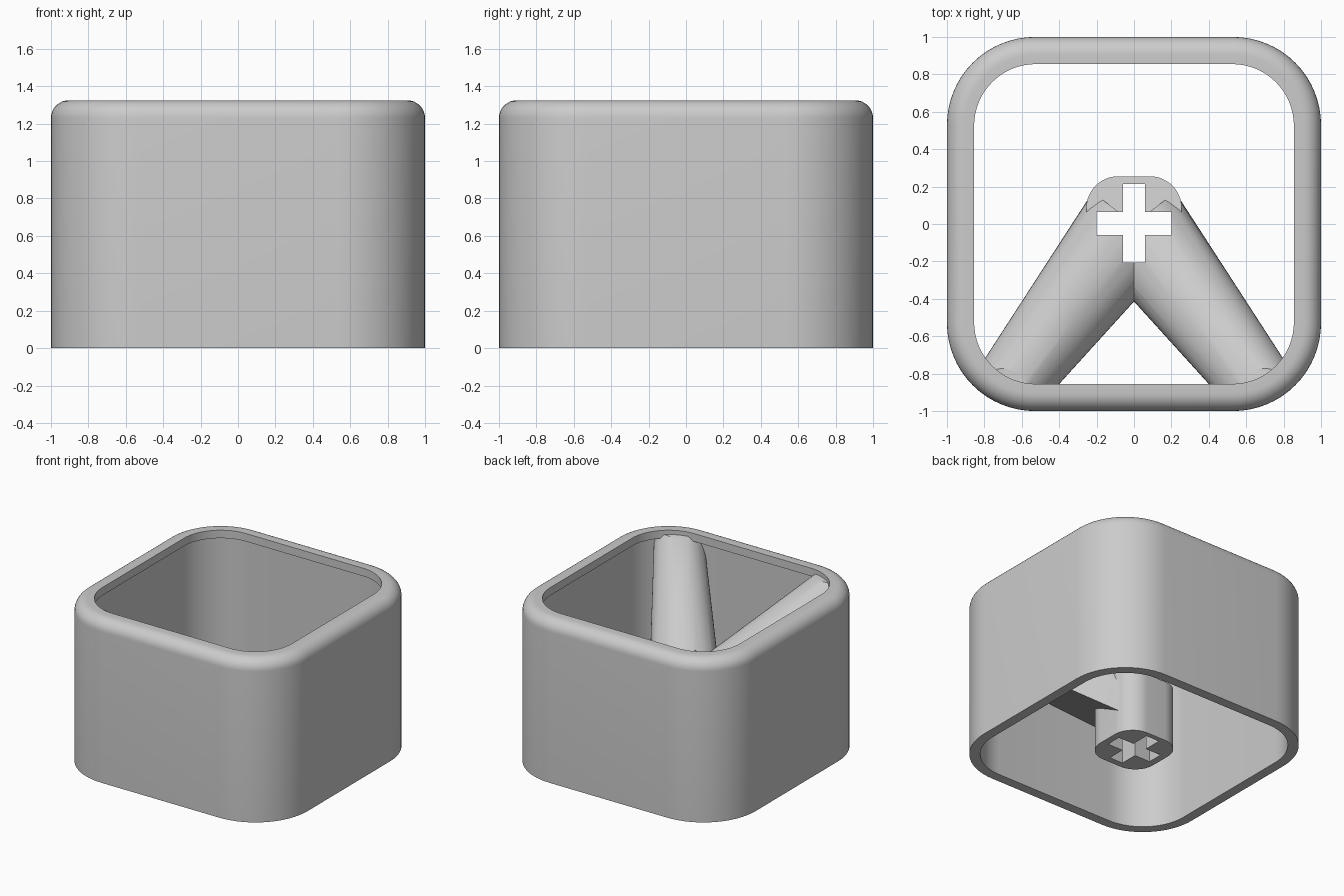
import bpy, bmesh
from math import sin, cos, pi, radians
from mathutils import Vector

cube = bpy.data.objects.get("Cube")
if cube:
    bpy.data.objects.remove(cube, do_unlink=True)

grey = bpy.data.materials.new("plain grey")
grey.use_nodes = True
colour = (0.6, 0.6, 0.6, 1)
grey.diffuse_color = colour
grey.node_tree.nodes["Principled BSDF"].inputs["Base Color"].default_value = colour


def rounded_square(half, radius, z, steps=16):
    """Ring of points around a square with rounded corners."""
    points = []
    for corner in range(4):
        a0 = corner * pi / 2
        cx = (half - radius) * (1 if corner in (0, 3) else -1)
        cy = (half - radius) * (1 if corner < 2 else -1)
        for i in range(steps + 1):
            a = a0 + i / steps * pi / 2
            points.append(Vector((cx + radius * cos(a), cy + radius * sin(a), z)))
    return points


def loft(name, rings, closed=False):
    """Skin a list of rings; capped, or closed back onto the first ring."""
    bm = bmesh.new()
    loops = [[bm.verts.new(p) for p in ring] for ring in rings]
    n = len(loops[0])
    pairs = list(zip(loops, loops[1:]))
    if closed:
        pairs.append((loops[-1], loops[0]))
    else:
        bm.faces.new(loops[0])
        bm.faces.new(loops[-1])
    for a, b in pairs:
        for i in range(n):
            j = (i + 1) % n
            bm.faces.new((a[i], a[j], b[j], b[i]))
    bmesh.ops.recalc_face_normals(bm, faces=bm.faces)
    mesh = bpy.data.meshes.new(name)
    bm.to_mesh(mesh)
    bm.free()
    mesh.materials.append(grey)
    obj = bpy.data.objects.new(name, mesh)
    bpy.context.collection.objects.link(obj)
    return obj


def box(name, x0, x1, y0, y1, z0, z1):
    return loft(name, [[(x0, y0, z), (x1, y0, z), (x1, y1, z), (x0, y1, z)] for z in (z0, z1)])


def smooth(obj, angle=35):
    bpy.ops.object.select_all(action='DESELECT')
    obj.select_set(True)
    bpy.context.view_layer.objects.active = obj
    bpy.ops.object.shade_smooth_by_angle(angle=radians(angle))


# Hollow shell: straight outside, filleted top, inward lip, thin inner wall
HEIGHT, FILLET = 1.325, 0.095
rings = [rounded_square(1, 0.47, 0)]
for i in range(9):
    a = i / 8 * pi / 2
    inset = FILLET * (1 - cos(a))
    rings.append(rounded_square(1 - inset, 0.47 - inset, HEIGHT - FILLET * (1 - sin(a))))
rings += [rounded_square(h, r, z) for h, r, z in
          ((0.855, 0.33, HEIGHT), (0.855, 0.33, 1.26), (0.92, 0.39, 1.26), (0.92, 0.39, 0))]
smooth(loft("shell", rings, closed=True))

# Central stem with a sloping top
stem_top = rounded_square(0.255, 0.17, 0)
for p in stem_top:
    p.z = 0.55 - 0.2 * p.y
stem = loft("stem", [rounded_square(0.255, 0.17, 0), stem_top])


# Round-topped arms climbing from the stem to the front corners
def arm_section(side, t):
    centre = Vector((side * 0.6 * t, -0.78 * t, 0.63 + 0.645 * t))
    across = Vector((side * 0.79, 0.61, 0))
    width = 0.28 - 0.08 * t
    rise = width * 1.1
    ring = [centre + across * (width * cos(a)) + Vector((0, 0, rise * (sin(a) - 1)))
            for a in (i / 24 * pi for i in range(25))]
    ring += [centre + across * (s * width) + Vector((0, 0, -0.48)) for s in (-1, 1)]
    return ring


arms = [loft("arm", [arm_section(s, t) for t in (0, 0.6, 1.3)]) for s in (-1, 1)]

# Join stem and arms, trim them to the shell and cut the cross socket
core = loft("core", [rounded_square(0.96, 0.43, z) for z in (-0.1, 1.29)])
slots = [box("slot", -0.06, 0.06, -0.205, 0.215, -0.2, 2),
         box("slot", -0.2, 0.2, -0.06, 0.065, -0.2, 2)]
steps = [(a, 'UNION') for a in arms] + [(core, 'INTERSECT')] + [(s, 'DIFFERENCE') for s in slots]
for helper, operation in steps:
    mod = stem.modifiers.new(operation.lower(), 'BOOLEAN')
    mod.object, mod.operation, mod.solver = helper, operation, 'EXACT'
bpy.context.view_layer.update()
result = bpy.data.meshes.new_from_object(stem.evaluated_get(bpy.context.evaluated_depsgraph_get()))
stem.modifiers.clear()
stem.data = result
stem.name = "stem_and_arms"
for helper, _ in steps:
    bpy.data.objects.remove(helper, do_unlink=True)
smooth(stem)
